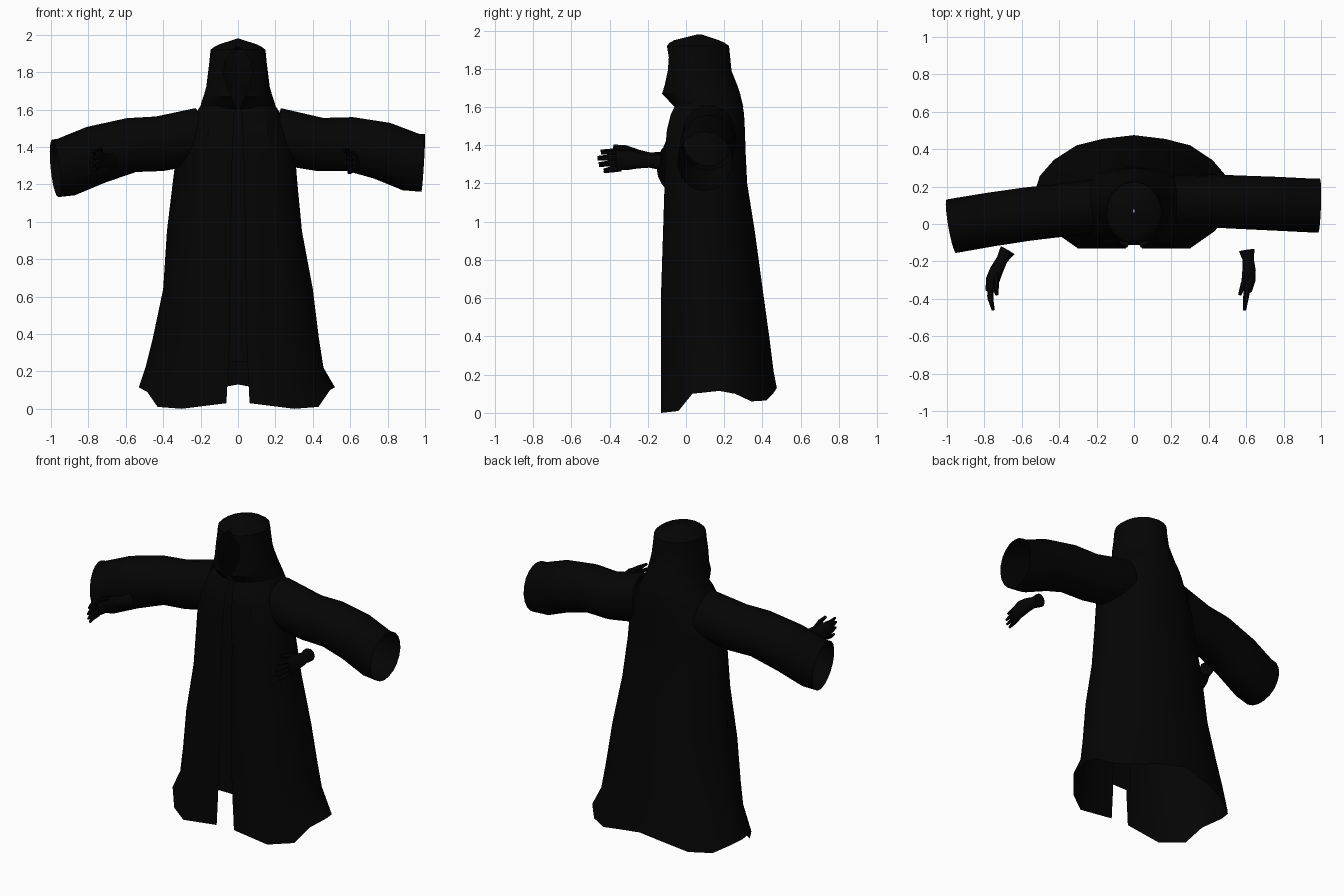
import bpy, bmesh, math
from mathutils import Vector

if "Cube" in bpy.data.objects:
    bpy.data.objects.remove(bpy.data.objects["Cube"])


def material(name, v):
    m = bpy.data.materials.new(name)
    m.diffuse_color = (v, v, v, 1)
    m.use_nodes = True
    m.node_tree.nodes["Principled BSDF"].inputs["Base Color"].default_value = m.diffuse_color
    return m


ROBE = material("robe black", 0.0013)
CUFF = material("cuff black", 0.001)
HAND = material("glove black", 0.0012)


def add_loft(bm, rings, closed=True, cap_start=False, cap_end=False):
    """Skin a list of equal-length rings."""
    rows = [[bm.verts.new(p) for p in r] for r in rings]
    n = len(rows[0])
    for a, b in zip(rows, rows[1:]):
        for i in range(n if closed else n - 1):
            j = (i + 1) % n
            bm.faces.new((a[i], a[j], b[j], b[i]))
    if cap_start:
        bm.faces.new(rows[0][::-1])
    if cap_end:
        bm.faces.new(rows[-1])


def tube_rings(path, n):
    """Elliptical rings along a path of (x, y, z, side radius, upright radius)."""
    pts = [Vector(p[:3]) for p in path]
    rings = []
    for i, p in enumerate(path):
        t = (pts[min(i + 1, len(pts) - 1)] - pts[max(i - 1, 0)]).normalized()
        side = t.cross(Vector((0, 0, 1))).normalized()
        up = side.cross(t)
        rings.append([pts[i] + side * p[3] * math.cos(a) + up * p[4] * math.sin(a)
                      for a in (2 * math.pi * k / n for k in range(n))])
    return rings


def finish(bm, name, mats, angle=40):
    bmesh.ops.recalc_face_normals(bm, faces=bm.faces)
    me = bpy.data.meshes.new(name)
    bm.to_mesh(me)
    bm.free()
    ob = bpy.data.objects.new(name, me)
    bpy.context.collection.objects.link(ob)
    for m in mats:
        me.materials.append(m)
    bpy.context.view_layer.objects.active = ob
    ob.select_set(True)
    bpy.ops.object.shade_smooth_by_angle(angle=math.radians(angle))
    ob.select_set(False)
    return ob


def mirrored(half, left=1):
    """Half section from front edge to back centre, continued on the other side."""
    n = len(half)
    return half + [(-x * (left if i < n // 2 else 1), y, z)
                   for i, (x, y, z) in enumerate(half[-2::-1])]


# Robe body: open down the front, uneven hem, slightly fuller on the left
SECTION = [(0, 0), (.58, 0), (.83, .15), (.95, .27), (1, .5), (.95, .64),
           (.81, .78), (.58, .91), (.32, .967), (0, 1)]
HEM = [.03, 0, .01, .10, .115, .10, .06, .065, .10, .13]
# height, right half width, left half width, front y, back y, half gap
LEVELS = [(None, .518, .53, -.13, .475, .062), (.22, .457, .495, -.13, .458, .052),
          (.38, .432, .455, -.13, .438, .045), (.64, .40, .40, -.13, .402, .042),
          (.95, .342, .38, -.12, .36, .038), (1.2, .318, .35, -.112, .32, .034),
          (1.36, .305, .33, -.11, .312, .03), (1.48, .275, .28, -.10, .308, .025),
          (1.56, .24, .24, -.08, .304, .02), (1.62, .20, .20, -.05, .295, .01)]
rings = []
for z, w, left, yf, yb, gap in LEVELS:
    half = [(max(w * u, gap) if i == 0 else w * u, yf + (yb - yf) * v,
             HEM[i] if z is None else z) for i, (u, v) in enumerate(SECTION)]
    rings.append(mirrored(half, left / w))
bm = bmesh.new()
add_loft(bm, rings, closed=False)
finish(bm, "robe_body", [ROBE])

# Inner panel closing the front opening, shorter than the robe
bm = bmesh.new()
add_loft(bm, [[(-w, y, z), (w, y, z)] for z, w, y in
              ((.25, .07, -.112), (.64, .065, -.112), (1.2, .055, -.094),
               (1.48, .045, -.082), (1.61, .03, -.04))], closed=False)
finish(bm, "inner_panel", [ROBE])

# Hood: shell with an oval face opening and a low pointed crown
HOOD = [(1.60, .21, -.06, .30, .008), (1.67, .185, -.125, .283, .035),
        (1.72, .17, -.11, .266, .06), (1.79, .162, -.095, .238, .077),
        (1.86, .153, -.09, .231, .07), (1.92, .147, -.10, .225, .03),
        (1.937, .125, -.085, .20, .001), (1.95, .098, -.06, .17, .0007),
        (1.98, .002, .06, .08, .0005)]
rings = []
for z, w, yf, yb, gap in HOOD:
    t0 = math.asin(gap / w)
    half = []
    for k in range(10):
        t = t0 + (math.pi - t0) * k / 9
        half.append((w * math.sin(t) if k < 9 else 0,
                     yf + (yb - yf) * (math.cos(t0) - math.cos(t)) / (math.cos(t0) + 1), z))
    rings.append(mirrored(half))
bm = bmesh.new()
add_loft(bm, rings, closed=False)
finish(bm, "hood", [ROBE], 35)

# Sleeves: wide open tubes, darker towards the cuff
SLEEVES = {
    "sleeve_left": [(-.20, .10, 1.46, .14, .15), (-.42, .07, 1.417, .142, .147),
                    (-.57, .053, 1.41, .143, .146), (-.76, .025, 1.358, .144, .157),
                    (-.92, -.002, 1.292, .145, .158), (-.977, -.012, 1.286, .145, .155)],
    "sleeve_right": [(.20, .12, 1.46, .14, .15), (.44, .122, 1.413, .142, .143),
                     (.60, .115, 1.415, .143, .145), (.77, .108, 1.38, .144, .155),
                     (.925, .1, 1.319, .144, .157), (.99, .098, 1.315, .144, .155)],
}
for name, path in SLEEVES.items():
    bm = bmesh.new()
    add_loft(bm, tube_rings(path, 20))
    for f in bm.faces:
        f.material_index = int(abs(f.calc_center_median().x) > .76)
    finish(bm, name, [ROBE, CUFF])


# Hands: forearm and palm, four spread fingers and a thumb
def hand(name, bend, s, dz):
    """bend maps distance along the hand to x; s is the side the thumb leans to."""
    bm = bmesh.new()
    palm = [(-.14, 1.325, .042, .042), (-.19, 1.328, .03, .035), (-.25, 1.333, .036, .045),
            (-.30, 1.335, .037, .054), (-.36, 1.33, .026, .052)]
    add_loft(bm, tube_rings([(bend(y), y, z + dz, a, b) for y, z, a, b in palm], 10),
             cap_start=True, cap_end=True)
    for i, tip in enumerate((-.43, -.455, -.462, -.445)):
        z = 1.288 + .028 * i + dz
        zt = 1.272 + .033 * i + dz
        ym = (tip - .34) / 2
        path = [(bend(-.34), -.34, z, .017, .015),
                (bend(ym), ym, (z + zt) / 2, .015, .012),
                (bend(tip), tip, zt, .008, .007)]
        add_loft(bm, tube_rings(path, 6), cap_start=True, cap_end=True)
    thumb = [(bend(-.26), -.26, 1.365 + dz, .016, .018),
             (bend(-.32) + s * .025, -.32, 1.388 + dz, .015, .015),
             (bend(-.38) + s * .035, -.38, 1.396 + dz, .009, .009)]
    add_loft(bm, tube_rings(thumb, 6), cap_start=True, cap_end=True)
    finish(bm, name, [HAND], 50)


hand("hand_right", lambda y: .603 + .012 * math.sin((-y - .14) * 14), -1, -.012)
hand("hand_left", lambda y: -.67 - .10 * math.sin(min(1, (-y - .13) / .26) * math.pi / 2)
     + .25 * max(0, -y - .39), 1, 0)
